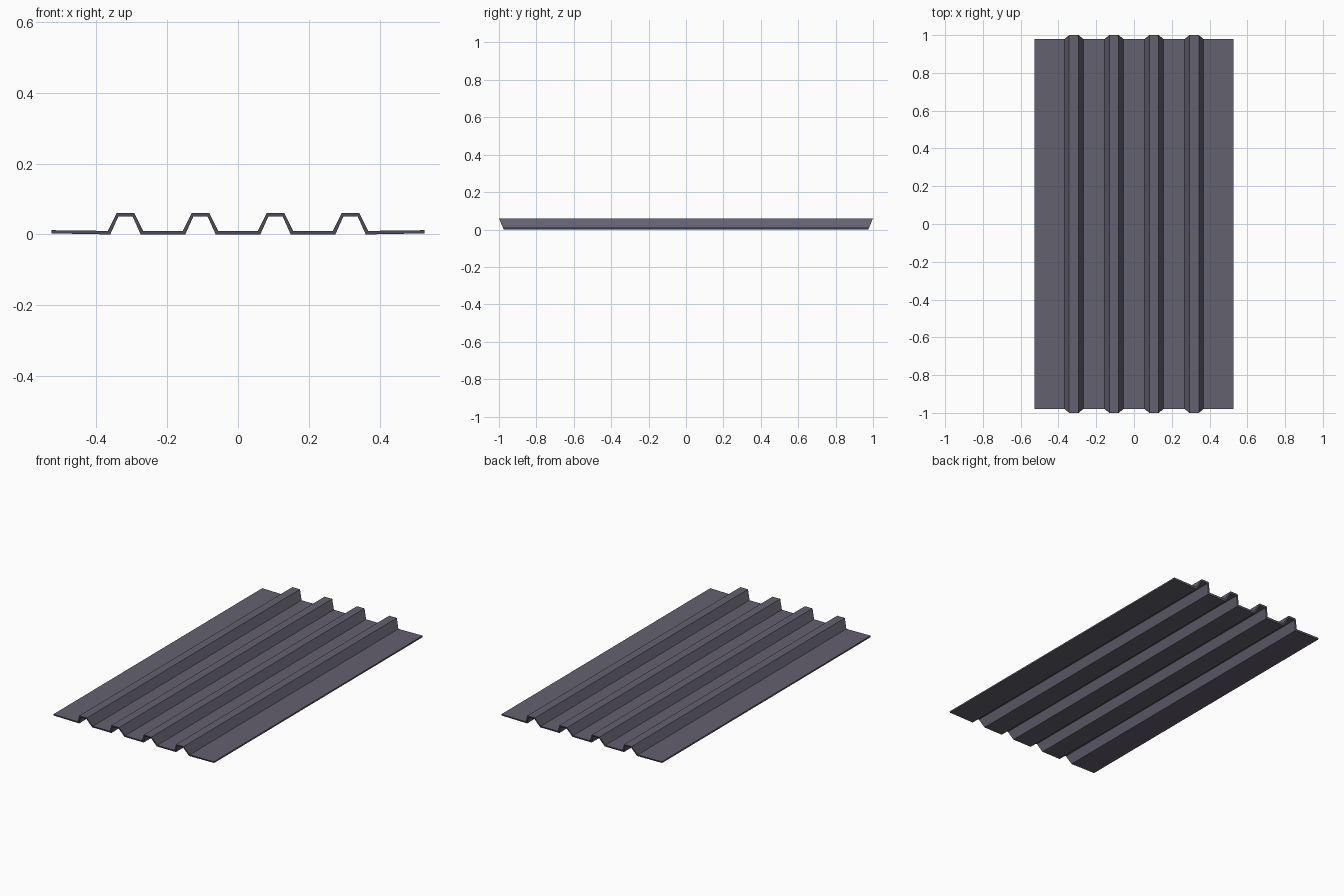
import bpy, bmesh

if "Cube" in bpy.data.objects:
    bpy.data.objects.remove(bpy.data.objects["Cube"])

RIB_CENTRES = (-0.318, -0.106, 0.106, 0.318)
HALF_WIDTH = 0.527


def end_y(z):
    """Sheet ends lean outward with height."""
    return 0.975 + 0.025 * z / 0.06


# Paired upper and lower outlines of the trapezoid-ribbed sheet
upper = [(-HALF_WIDTH, 0.012)]
lower = [(-HALF_WIDTH, 0.003)]
for c in RIB_CENTRES:
    upper += [(c - 0.050, 0.010), (c - 0.025, 0.06), (c + 0.025, 0.06), (c + 0.050, 0.010)]
    lower += [(c - 0.043, 0.0), (c - 0.020, 0.051), (c + 0.020, 0.051), (c + 0.043, 0.0)]
upper.append((HALF_WIDTH, 0.012))
lower.append((HALF_WIDTH, 0.003))

bm = bmesh.new()


def line(profile, side):
    return [bm.verts.new((x, side * end_y(z), z)) for x, z in profile]


uf, ub = line(upper, -1), line(upper, 1)
lf, lb = line(lower, -1), line(lower, 1)

# Top skin, underside and the two cut ends
for a, b in ((uf, ub), (lf, lb), (uf, lf), (ub, lb)):
    for i in range(len(a) - 1):
        bm.faces.new((a[i], a[i + 1], b[i + 1], b[i]))
# Long side edges
for i in (0, -1):
    bm.faces.new((uf[i], ub[i], lb[i], lf[i]))
bmesh.ops.recalc_face_normals(bm, faces=bm.faces[:])

mesh = bpy.data.meshes.new("ribbed_sheet")
bm.to_mesh(mesh)
bm.free()
sheet = bpy.data.objects.new("ribbed_sheet", mesh)
bpy.context.collection.objects.link(sheet)

# Single dark grey metal colour
metal = bpy.data.materials.new("dark_grey_metal")
metal.diffuse_color = (0.127, 0.119, 0.158, 1)
metal.use_nodes = True
metal.node_tree.nodes["Principled BSDF"].inputs["Base Color"].default_value = metal.diffuse_color
mesh.materials.append(metal)
